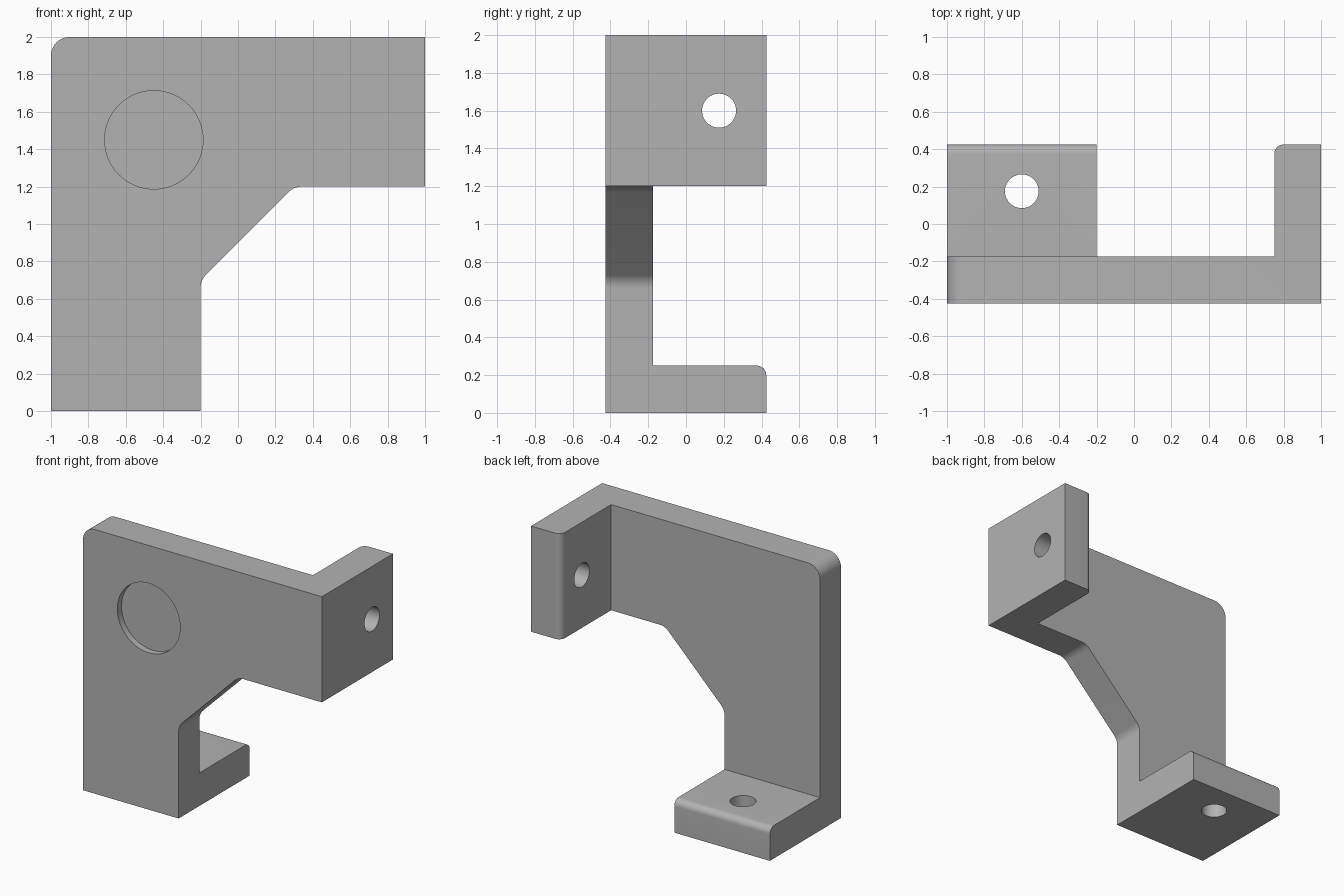
import bpy, bmesh, math
from mathutils import Vector, Matrix

if "Cube" in bpy.data.objects:
    bpy.data.objects.remove(bpy.data.objects["Cube"])

grey = bpy.data.materials.new("plain grey")
grey.use_nodes = True
COLOUR = (0.45, 0.45, 0.45, 1)
grey.diffuse_color = COLOUR
grey.node_tree.nodes["Principled BSDF"].inputs["Base Color"].default_value = COLOUR


def rounded(profile, steps=10):
    """Replace each corner (u, v, radius) of a profile with a tangent arc."""
    points = []
    for i, (u, v, radius) in enumerate(profile):
        corner = Vector((u, v))
        if not radius:
            points.append(corner)
            continue
        a = (Vector(profile[i - 1][:2]) - corner).normalized()
        b = (Vector(profile[(i + 1) % len(profile)][:2]) - corner).normalized()
        half = a.angle(b) / 2
        centre = corner + (a + b).normalized() * radius / math.sin(half)
        reach = radius / math.tan(half)
        start, end = corner + a * reach - centre, corner + b * reach - centre
        sweep = start.angle(end)
        for k in range(steps + 1):
            t = k / steps
            points.append(centre + (start * math.sin((1 - t) * sweep)
                                    + end * math.sin(t * sweep)) / math.sin(sweep))
    return points


def finish(name, bm):
    bmesh.ops.recalc_face_normals(bm, faces=bm.faces)
    mesh = bpy.data.meshes.new(name)
    bm.to_mesh(mesh)
    bm.free()
    mesh.materials.append(grey)
    obj = bpy.data.objects.new(name, mesh)
    bpy.context.collection.objects.link(obj)
    return obj


def prism(name, profile, axis, low, high):
    """Extrude a profile along x, y or z; u and v are the other two axes in order."""
    bm = bmesh.new()
    verts = []
    for p in rounded(profile):
        co = list(p)
        co.insert("xyz".index(axis), low)
        verts.append(bm.verts.new(co))
    face = bm.faces.new(verts)
    top = bmesh.ops.extrude_face_region(bm, geom=[face])["geom"]
    shift = Vector([high - low if a == axis else 0 for a in "xyz"])
    bmesh.ops.translate(bm, vec=shift, verts=[g for g in top if isinstance(g, bmesh.types.BMVert)])
    return finish(name, bm)


def drill(name, axis, centre, radius, length):
    turn = {"x": Matrix.Rotation(math.pi / 2, 4, "Y"),
            "y": Matrix.Rotation(math.pi / 2, 4, "X"), "z": Matrix()}[axis]
    bm = bmesh.new()
    bmesh.ops.create_cone(bm, cap_ends=True, segments=64, radius1=radius, radius2=radius,
                          depth=length, matrix=Matrix.Translation(centre) @ turn)
    obj = finish(name, bm)
    obj.hide_render = True
    return obj


FRONT, INNER, BACK = -0.425, -0.175, 0.425

# Upright plate with a sloped inner corner
bracket = prism("bracket", [(-1, 0, 0), (-0.2, 0, 0), (-0.2, 0.7, 0.1), (0.3, 1.2, 0.1),
                            (1, 1.2, 0), (1, 2, 0), (-1, 2, 0.1)], "y", FRONT, INNER)
# Mounting flanges, each with one rounded edge
side_flange = prism("side_flange", [(0.75, FRONT, 0), (1, FRONT, 0), (1, BACK, 0),
                                    (0.75, BACK, 0.05)], "z", 1.2, 2)
foot_flange = prism("foot_flange", [(FRONT, 0, 0), (BACK, 0, 0), (BACK, 0.25, 0.05),
                                    (FRONT, 0.25, 0)], "x", -1, -0.2)
# Bolt holes and the shallow round pocket
side_hole = drill("side_hole", "x", (0.875, 0.175, 1.6), 0.09, 0.5)
foot_hole = drill("foot_hole", "z", (-0.6, 0.175, 0.125), 0.09, 0.5)
pocket = drill("pocket", "y", (-0.45, FRONT, 1.45), 0.263, 0.1)

bpy.context.view_layer.objects.active = bracket
bracket.select_set(True)
for part, operation in ((side_flange, "UNION"), (foot_flange, "UNION"), (side_hole, "DIFFERENCE"),
                        (foot_hole, "DIFFERENCE"), (pocket, "DIFFERENCE")):
    mod = bracket.modifiers.new(part.name, "BOOLEAN")
    mod.operation, mod.solver, mod.object = operation, "EXACT", part
    bpy.ops.object.modifier_apply(modifier=mod.name)
    bpy.data.objects.remove(part)

# Merge coplanar faces, then shade the curves smooth
bm = bmesh.new()
bm.from_mesh(bracket.data)
bmesh.ops.remove_doubles(bm, verts=bm.verts, dist=0.0001)
bmesh.ops.dissolve_limit(bm, angle_limit=math.radians(0.5), verts=bm.verts, edges=bm.edges)
bm.to_mesh(bracket.data)
bm.free()
bpy.ops.object.select_all(action="DESELECT")
bracket.select_set(True)
bpy.ops.object.shade_smooth_by_angle(angle=math.radians(20))
